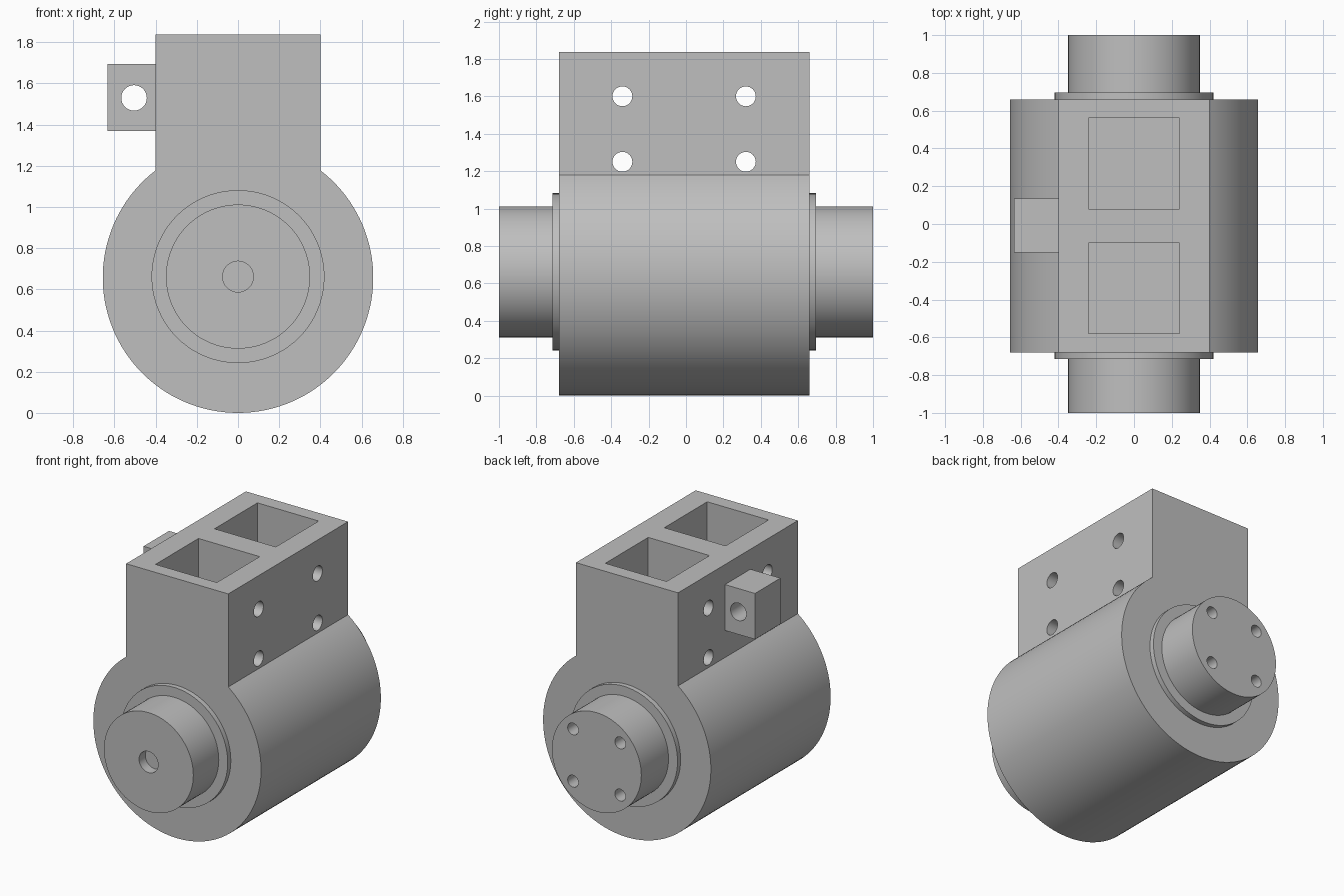
import bpy
import bmesh
from math import acos, asin, cos, sin, pi, radians
from mathutils import Matrix, Vector

cube = bpy.data.objects.get("Cube")
if cube:
    bpy.data.objects.remove(cube, do_unlink=True)

grey = bpy.data.materials.new("plain grey")
grey.use_nodes = True
tone = (0.52, 0.52, 0.52, 1)
grey.diffuse_color = tone
grey.node_tree.nodes["Principled BSDF"].inputs["Base Color"].default_value = tone

R = 0.657            # barrel radius, also the axle height
HALF_W = 0.4         # half width of the upper block
TOP = 1.837
FRONT, BACK = -0.68, 0.66


def make(name, bm):
    bmesh.ops.recalc_face_normals(bm, faces=bm.faces)
    mesh = bpy.data.meshes.new(name)
    bm.to_mesh(mesh)
    bm.free()
    mesh.materials.append(grey)
    obj = bpy.data.objects.new(name, mesh)
    bpy.context.collection.objects.link(obj)
    return obj


def box(name, lo, hi):
    lo, hi = Vector(lo), Vector(hi)
    bm = bmesh.new()
    bmesh.ops.create_cube(bm, size=1, matrix=Matrix.Translation((lo + hi) / 2)
                          @ Matrix.Diagonal((hi - lo).to_4d()))
    return make(name, bm)


def rod(name, start, end, radius, sides=48):
    start, end = Vector(start), Vector(end)
    axis = end - start
    bm = bmesh.new()
    turn = axis.to_track_quat("Z", "Y").to_matrix().to_4x4()
    bmesh.ops.create_cone(bm, cap_ends=True, segments=sides, radius1=radius, radius2=radius,
                          depth=axis.length, matrix=Matrix.Translation((start + end) / 2) @ turn)
    return make(name, bm)


def select(obj):
    bpy.ops.object.select_all(action="DESELECT")
    obj.select_set(True)
    bpy.context.view_layer.objects.active = obj


def cut(obj, cutters):
    select(obj)
    for cutter in cutters:
        cutter.hide_render = True
        mod = obj.modifiers.new("cut", "BOOLEAN")
        mod.operation, mod.solver, mod.object = "DIFFERENCE", "EXACT", cutter
        bpy.ops.object.modifier_apply(modifier=mod.name)
        bpy.data.objects.remove(cutter, do_unlink=True)


# Housing: round barrel and upright block as one extruded profile
begin = pi / 2 - asin(HALF_W / R)
sweep = 2 * pi - 2 * asin(HALF_W / R)
steps = 96
outline = [(-HALF_W, TOP), (HALF_W, TOP)]
outline += [(R * cos(begin - sweep * i / steps), R + R * sin(begin - sweep * i / steps))
            for i in range(steps + 1)]
bm = bmesh.new()
face = bm.faces.new([bm.verts.new((x, FRONT, z)) for x, z in outline])
side = bmesh.ops.extrude_face_region(bm, geom=[face])
bmesh.ops.translate(bm, vec=(0, BACK - FRONT, 0),
                    verts=[g for g in side["geom"] if isinstance(g, bmesh.types.BMVert)])
housing = make("housing", bm)

# Two open pockets, each crossed by a pair of bolt holes
cutters = []
for y in (-0.34, 0.32):
    cutters.append(box("pocket_cutter", (-0.24, y - 0.24, 1.17), (0.24, y + 0.24, 2)))
    for z in (1.25, 1.6):
        cutters.append(rod("bolt_cutter", (-0.6, y, z), (0.6, y, z), 0.053, 32))
cut(housing, cutters)

# Side lug with its eye
lug = box("side_lug", (-0.635, -0.15, 1.37), (-HALF_W, 0.135, 1.695))
cut(lug, [rod("eye_cutter", (-0.505, -0.3, 1.53), (-0.505, 0.3, 1.53), 0.062, 32)])

# Collars and shaft ends
AXLE = 0.662
front_collar = rod("front_collar", (0, -0.715, AXLE), (0, FRONT, AXLE), 0.42, 80)
back_collar = rod("back_collar", (0, BACK, AXLE), (0, 0.695, AXLE), 0.42, 80)
front_shaft = rod("front_shaft", (0, -1, AXLE), (0, -0.715, AXLE), 0.35, 80)
back_shaft = rod("back_shaft", (0, 0.695, AXLE), (0, 1, AXLE), 0.35, 80)

# Centre hole in front, four screw holes behind
cut(front_shaft, [rod("centre_cutter", (0, -1.1, AXLE), (0, -0.93, AXLE), 0.075, 32)])
cut(back_shaft, [rod("screw_cutter", (x, 0.85, AXLE + z), (x, 1.1, AXLE + z), 0.042, 24)
                 for x in (-0.185, 0.185) for z in (-0.185, 0.185)])

for obj in (housing, lug, front_collar, back_collar, front_shaft, back_shaft):
    select(obj)
    bpy.ops.object.shade_smooth_by_angle(angle=radians(30))
